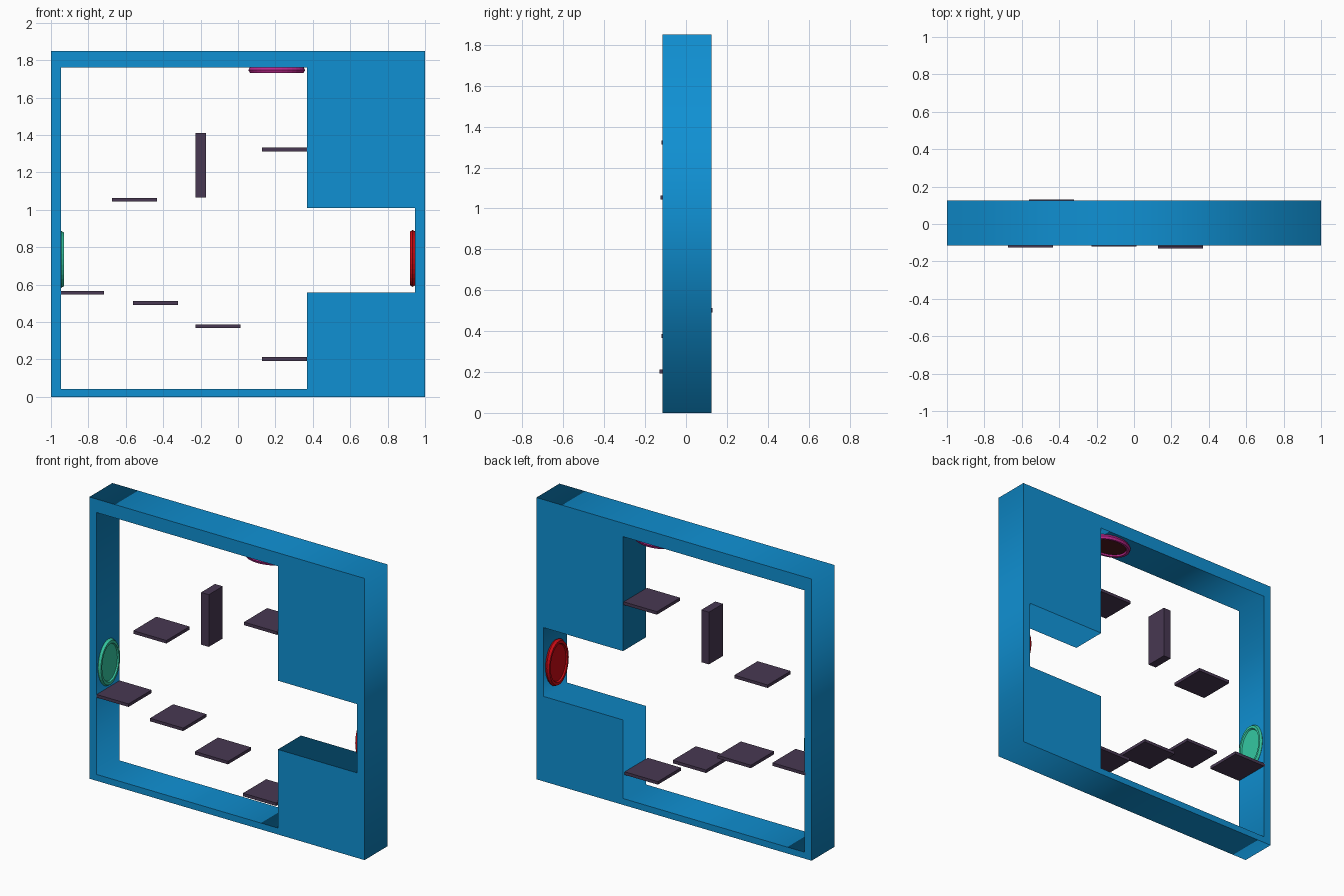
import bpy, bmesh
from math import cos, sin, pi

if "Cube" in bpy.data.objects:
    bpy.data.objects.remove(bpy.data.objects["Cube"])


def material(name, rgb):
    m = bpy.data.materials.new(name)
    m.diffuse_color = (*rgb, 1)
    m.use_nodes = True
    m.node_tree.nodes["Principled BSDF"].inputs["Base Color"].default_value = m.diffuse_color
    return m


BLUE = material("blue", (0.005, 0.28, 0.65))
PURPLE = material("dusky_purple", (0.065, 0.04, 0.085))
GREEN = material("green", (0.035, 0.58, 0.36))
RED = material("red", (0.6, 0.003, 0.007))
MAGENTA = material("magenta", (0.5, 0.02, 0.26))
DARK = material("dark_red", (0.08, 0.01, 0.012))


def mesh_object(name, bm, mats):
    bmesh.ops.recalc_face_normals(bm, faces=bm.faces)
    me = bpy.data.meshes.new(name)
    bm.to_mesh(me)
    bm.free()
    for m in mats:
        me.materials.append(m)
    ob = bpy.data.objects.new(name, me)
    bpy.context.collection.objects.link(ob)
    return ob


def box(name, centre, size, mat):
    bm = bmesh.new()
    bmesh.ops.create_cube(bm, size=1)
    bmesh.ops.scale(bm, vec=size, verts=bm.verts)
    ob = mesh_object(name, bm, [mat])
    ob.location = centre
    return ob


# Room frame: outer rectangle with a notched opening, extruded front to back
curve = bpy.data.curves.new("room_outline", "CURVE")
curve.dimensions = "2D"
curve.fill_mode = "BOTH"
curve.extrude = 0.12
outer = [(-1, 0), (1, 0), (1, 1.85), (-1, 1.85)]
opening = [(-0.947, 0.042), (0.37, 0.042), (0.37, 0.558), (0.947, 0.558),
           (0.947, 1.01), (0.37, 1.01), (0.37, 1.762), (-0.947, 1.762)]
for pts in (outer, opening):
    s = curve.splines.new("POLY")
    s.points.add(len(pts) - 1)
    for p, (x, z) in zip(s.points, pts):
        p.co = (x, z, 0, 1)
    s.use_cyclic_u = True
outline = bpy.data.objects.new("room_outline", curve)
bpy.context.collection.objects.link(outline)
bm = bmesh.new()
bm.from_mesh(outline.to_mesh())
outline.to_mesh_clear()
bpy.data.objects.remove(outline)
bmesh.ops.remove_doubles(bm, verts=bm.verts, dist=1e-4)
frame = mesh_object("room_frame", bm, [BLUE])
frame.rotation_euler.x = pi / 2
frame.location.y = 0.005

# Floating platforms
platforms = [(-0.553, -0.005, 1.053), (0.248, 0.0, 1.322), (-0.836, 0.005, 0.557),
             (-0.442, 0.01, 0.502), (-0.108, -0.001, 0.377), (0.248, -0.01, 0.202)]
for i, c in enumerate(platforms):
    box(f"platform_{i + 1}", c, (0.241, 0.24, 0.02), PURPLE)

# Hanging upright block
box("upright_block", (-0.198, 0.012, 1.238), (0.056, 0.145, 0.343), PURPLE)


# Oval portal: faceted ring around a flat disc, lying in its local xy plane
def portal(name, centre, rotation, rim_mat, disc_mat, n=32, k=6):
    bm = bmesh.new()
    R, r = 0.134, 0.018
    rings = []
    for i in range(n):
        a = 2 * pi * i / n
        rings.append([bm.verts.new(((R + r * cos(b)) * cos(a),
                                    0.7 * (R + r * cos(b)) * sin(a), r * sin(b)))
                      for b in (2 * pi * j / k for j in range(k))])
    for i in range(n):
        p, q = rings[i], rings[(i + 1) % n]
        for j in range(k):
            bm.faces.new((p[j], q[j], q[(j + 1) % k], p[(j + 1) % k]))
    ob = mesh_object(name + "_rim", bm, [rim_mat])
    bm = bmesh.new()
    bmesh.ops.create_cone(bm, cap_ends=True, segments=n, radius1=R, radius2=R, depth=0.012)
    bmesh.ops.scale(bm, vec=(1, 0.7, 1), verts=bm.verts)
    disc = mesh_object(name + "_disc", bm, [disc_mat])
    for o in (ob, disc):
        o.location = centre
        o.rotation_euler = rotation


portal("left_portal", (-0.945, 0.005, 0.735), (0, pi / 2, 0), GREEN, GREEN)
portal("right_portal", (0.934, 0.005, 0.74), (0, pi / 2, 0), RED, RED)
portal("ceiling_portal", (0.207, 0.005, 1.747), (0, 0, 0), MAGENTA, DARK)
